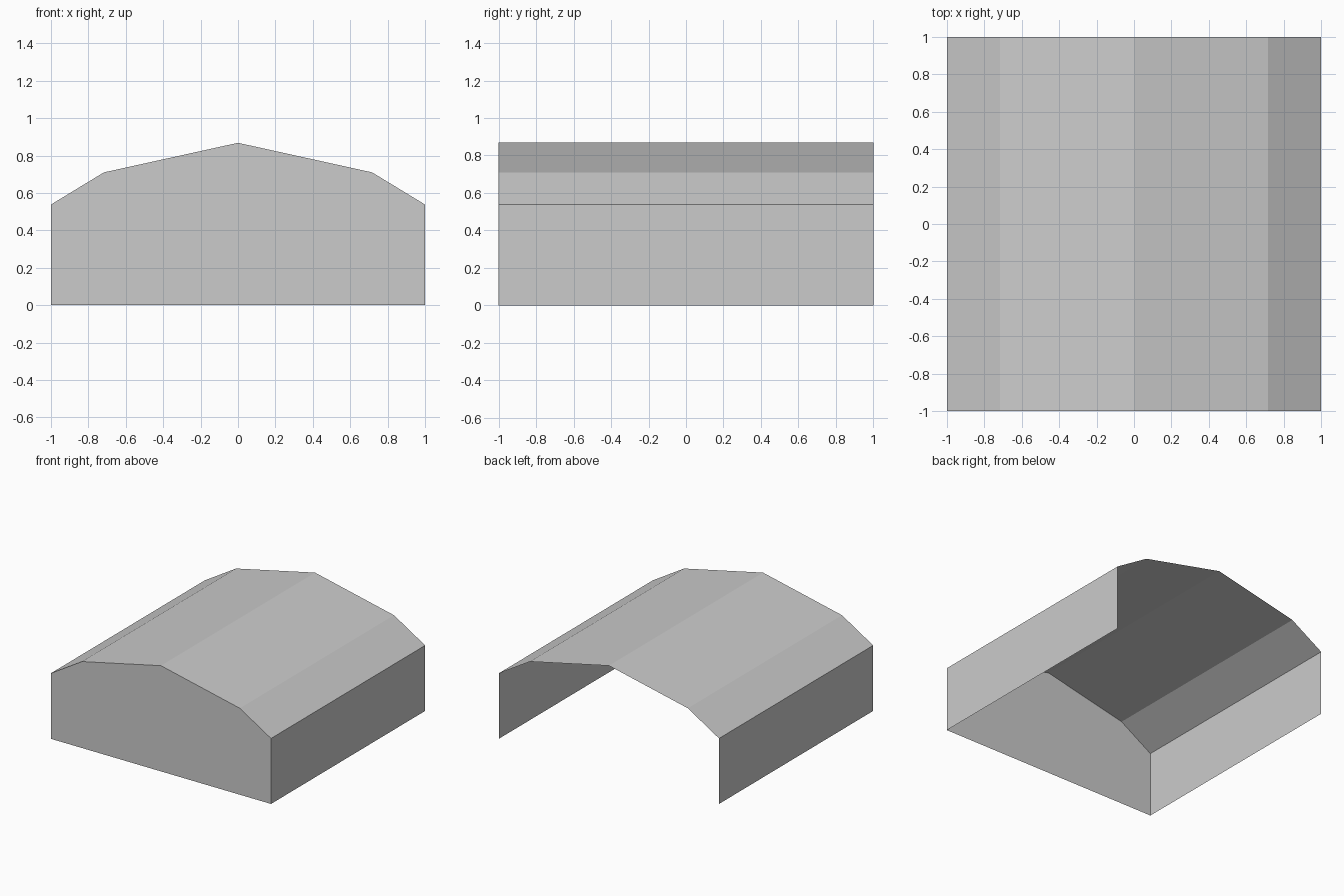
import bpy, bmesh

if "Cube" in bpy.data.objects:
    bpy.data.objects.remove(bpy.data.objects["Cube"])

EAVE = 0.538
# Arched roof section, left eave to right eave (x, z)
ARCH = [(-1, EAVE), (-0.717, 0.71), (0, 0.868), (0.717, 0.71), (1, EAVE)]

grey = bpy.data.materials.new("plain grey")
grey.diffuse_color = (0.6, 0.6, 0.6, 1)
grey.use_nodes = True
grey.node_tree.nodes["Principled BSDF"].inputs["Base Color"].default_value = grey.diffuse_color


def make_object(name, polygons):
    """Make a flat-shaded sheet object from a few polygons."""
    bm = bmesh.new()
    for polygon in polygons:
        bm.faces.new([bm.verts.new(p) for p in polygon])
    bmesh.ops.remove_doubles(bm, verts=bm.verts, dist=1e-5)
    mesh = bpy.data.meshes.new(name)
    bm.to_mesh(mesh)
    bm.free()
    mesh.materials.append(grey)
    bpy.context.collection.objects.link(bpy.data.objects.new(name, mesh))


def extrude(path):
    """Sweep an (x, z) path from front to back, one quad per segment."""
    return [[(a[0], -1, a[1]), (b[0], -1, b[1]), (b[0], 1, b[1]), (a[0], 1, a[1])]
            for a, b in zip(path, path[1:])]


# Roof sheet and the two side walls; the back and underside stay open
make_object("roof", extrude(ARCH))
make_object("left_wall", extrude([(-1, 0), (-1, EAVE)]))
make_object("right_wall", extrude([(1, EAVE), (1, 0)]))

# Closed front gable wall
gable = [(-1, 0), (1, 0)] + ARCH[::-1]
make_object("front_wall", [[(x, -1, z) for x, z in gable]])
